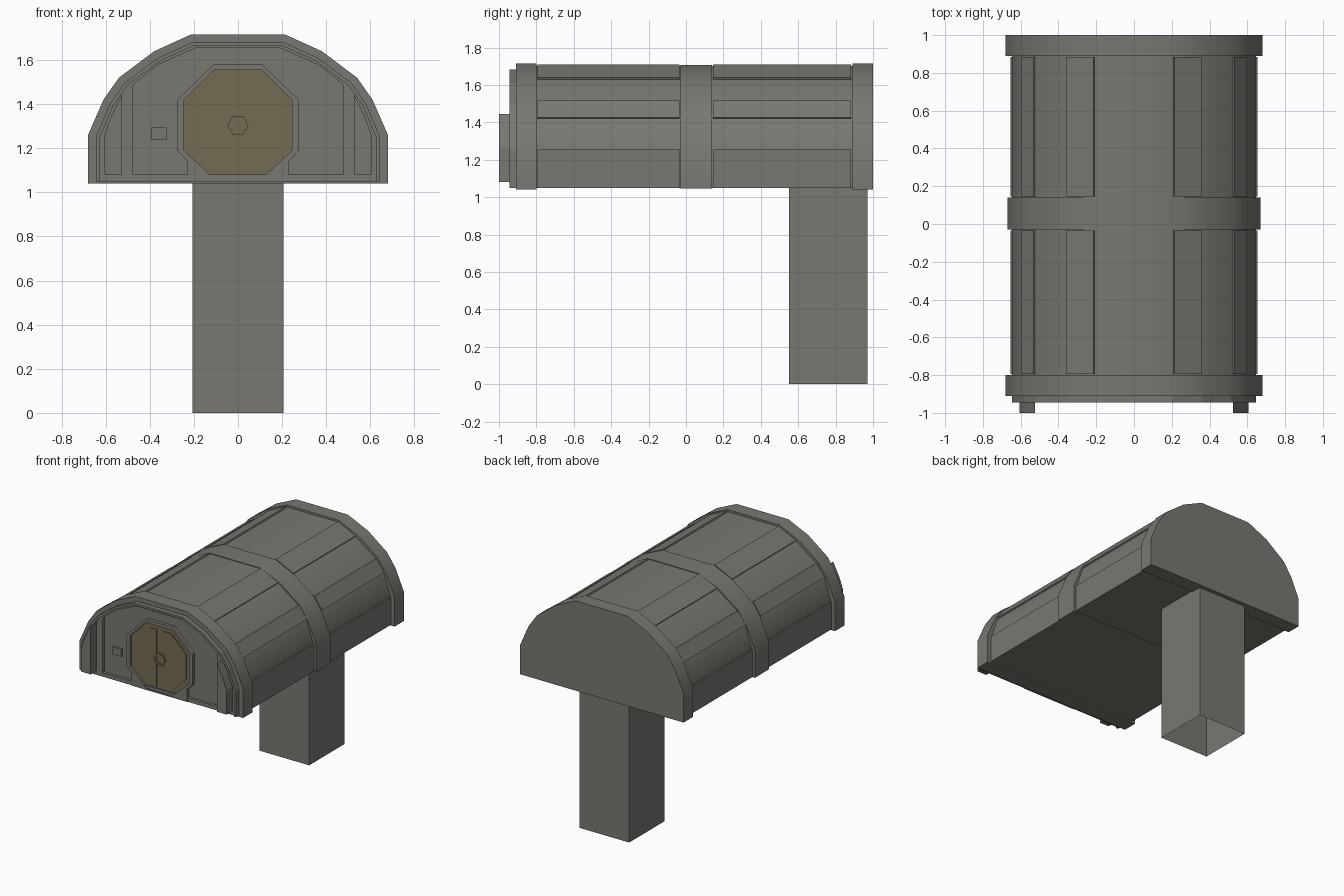
import bpy, bmesh
from mathutils import Vector

cube = bpy.data.objects.get("Cube")
if cube:
    bpy.data.objects.remove(cube, do_unlink=True)


def material(name, color):
    m = bpy.data.materials.new(name)
    m.use_nodes = True
    m.diffuse_color = color
    m.node_tree.nodes["Principled BSDF"].inputs["Base Color"].default_value = color
    return m


GREY = material("warm grey metal", (0.19, 0.185, 0.165, 1))
GOLD = material("dull gold", (0.175, 0.145, 0.085, 1))


def finish(name, bm, mat, smooth=False):
    bmesh.ops.recalc_face_normals(bm, faces=bm.faces)
    mesh = bpy.data.meshes.new(name)
    bm.to_mesh(mesh)
    bm.free()
    mesh.materials.append(mat)
    ob = bpy.data.objects.new(name, mesh)
    bpy.context.collection.objects.link(ob)
    if smooth:
        bpy.ops.object.select_all(action="DESELECT")
        ob.select_set(True)
        bpy.context.view_layer.objects.active = ob
        bpy.ops.object.shade_smooth_by_angle()
    return ob


def prism(name, pts, y0, y1, mat=GREY, smooth=False):
    """Extrude an x-z outline along y."""
    bm = bmesh.new()
    a, b = ([bm.verts.new((x, y, z)) for x, z in pts] for y in (y0, y1))
    bm.faces.new(a)
    bm.faces.new(b)
    for i in range(len(pts)):
        j = (i + 1) % len(pts)
        bm.faces.new((a[i], a[j], b[j], b[i]))
    return finish(name, bm, mat, smooth)


def band(name, outer, inner, y0, y1, closed=True):
    """Extrude the strip between two matching outlines along y."""
    bm = bmesh.new()
    loops = [[bm.verts.new((x, y, z)) for x, z in pts]
             for pts, y in ((outer, y0), (inner, y0), (inner, y1), (outer, y1))]
    n = len(outer)
    for i in range(n if closed else n - 1):
        j = (i + 1) % n
        for k in range(4):
            p, q = loops[k], loops[(k + 1) % 4]
            bm.faces.new((p[i], p[j], q[j], q[i]))
    if not closed:
        for i in (0, n - 1):
            bm.faces.new([lp[i] for lp in loops])
    return finish(name, bm, GREY)


def mirrored(half):
    return half + [(-x, z) for x, z in reversed(half)]


def inset(half, d, bottom):
    """Shrink a half arch toward its base centre by about d."""
    out = []
    for x, z in half:
        v = Vector((x, z - 1.04))
        v -= v.normalized() * d
        out.append((v.x, v.y + 1.04))
    out[0] = (half[0][0] - d, bottom)
    out[1] = (half[0][0] - d, out[1][1])
    return out


# Arched hull with thicker bands around it
rim = [(0.68, 1.04), (0.68, 1.26), (0.61, 1.42), (0.54, 1.52), (0.38, 1.64), (0.215, 1.715)]
hull = [(0.645, 1.05), (0.645, 1.255), (0.59, 1.42), (0.525, 1.51), (0.355, 1.63), (0.21, 1.70)]
prism("hull", mirrored(hull), -0.85, 0.95, smooth=True)
prism("front_band", mirrored(rim), -0.91, -0.80, smooth=True)
prism("rear_band", mirrored(rim), 0.89, 1.0, smooth=True)
prism("middle_band", mirrored(inset(rim, 0.01, 1.045)), -0.03, 0.14, smooth=True)

# Raised plates on every other hull facet
for side, sx in (("left", 1), ("right", -1)):
    for k in (0, 2, 4):
        a, b = Vector(hull[k]), Vector(hull[k + 1])
        n = Vector(((b - a).y, -(b - a).x)).normalized() * 0.01
        quad = [(sx * p.x, p.y) for p in (a - n, a + n, b + n, b - n)]
        for part, y0, y1 in (("front", -0.793, -0.035), ("rear", 0.145, 0.883)):
            prism(f"{side}_{part}_plate_{k // 2 + 1}", quad, y0, y1)

# Front wall: raised arch trim, face surround and recessed centre
trim = inset(rim, 0.035, 1.05)
wall = inset(rim, 0.052, 1.05)
recess = [(0.475, 1.08), (0.475, 1.2), (0.475, 1.35), (0.475, 1.49), (0.36, 1.58), (0.19, 1.655)]
band("arch_trim", mirrored(trim), mirrored(wall), -0.945, -0.90, closed=False)
band("front_wall", mirrored(wall), mirrored(recess), -0.93, -0.90)

# Side pillars
for side, sx in (("left", 1), ("right", -1)):
    pillar = [(0.525, 1.08), (0.605, 1.08), (0.605, 1.26), (0.575, 1.345), (0.525, 1.445)]
    prism(f"{side}_pillar", [(sx * x, z) for x, z in pillar], -1.0, -0.91)

# Octagonal door frame and two-leaf door
frame_out = [(0.23, 1.05), (0.23, 1.14), (0.275, 1.19), (0.275, 1.42), (0.11, 1.58)]
frame_in = [(0.11, 1.06), (0.175, 1.125), (0.245, 1.19), (0.245, 1.42), (0.11, 1.555)]
band("door_frame", mirrored(frame_out), mirrored(frame_in), -0.935, -0.90)
prism("door", mirrored(frame_in), -0.918, -0.90, GOLD)
leaf = [(0.03, 1.09), (0.09, 1.09), (0.213, 1.21), (0.213, 1.40), (0.09, 1.52), (0.03, 1.52)]
for side, sx in (("left", 1), ("right", -1)):
    prism(f"{side}_door_leaf", [(sx * x, z) for x, z in leaf], -0.924, -0.91, GOLD)


def hexagon(r):
    return [(r * x, 1.305 + r * z) for x, z in
            ((1, 0), (0.5, 0.87), (-0.5, 0.87), (-1, 0), (-0.5, -0.87), (0.5, -0.87))]


band("door_lock_ring", hexagon(0.048), hexagon(0.032), -0.934, -0.91).data.materials[0] = GOLD
prism("door_lock", hexagon(0.032), -0.929, -0.91, GOLD)

# Wall control panel
prism("control_panel", [(-0.395, 1.237), (-0.325, 1.237), (-0.325, 1.293), (-0.395, 1.293)], -0.925, -0.90)

# Support column, hollow and open at the foot
bm = bmesh.new()
foot = [bm.verts.new((x, y, 0)) for x, y in ((-0.207, 0.55), (0.207, 0.55), (0.207, 0.97), (-0.207, 0.97))]
top = [bm.verts.new((v.co.x, v.co.y, 1.06)) for v in foot]
for i in range(4):
    j = (i + 1) % 4
    bm.faces.new((foot[i], foot[j], top[j], top[i]))
finish("support_column", bm, GREY)
